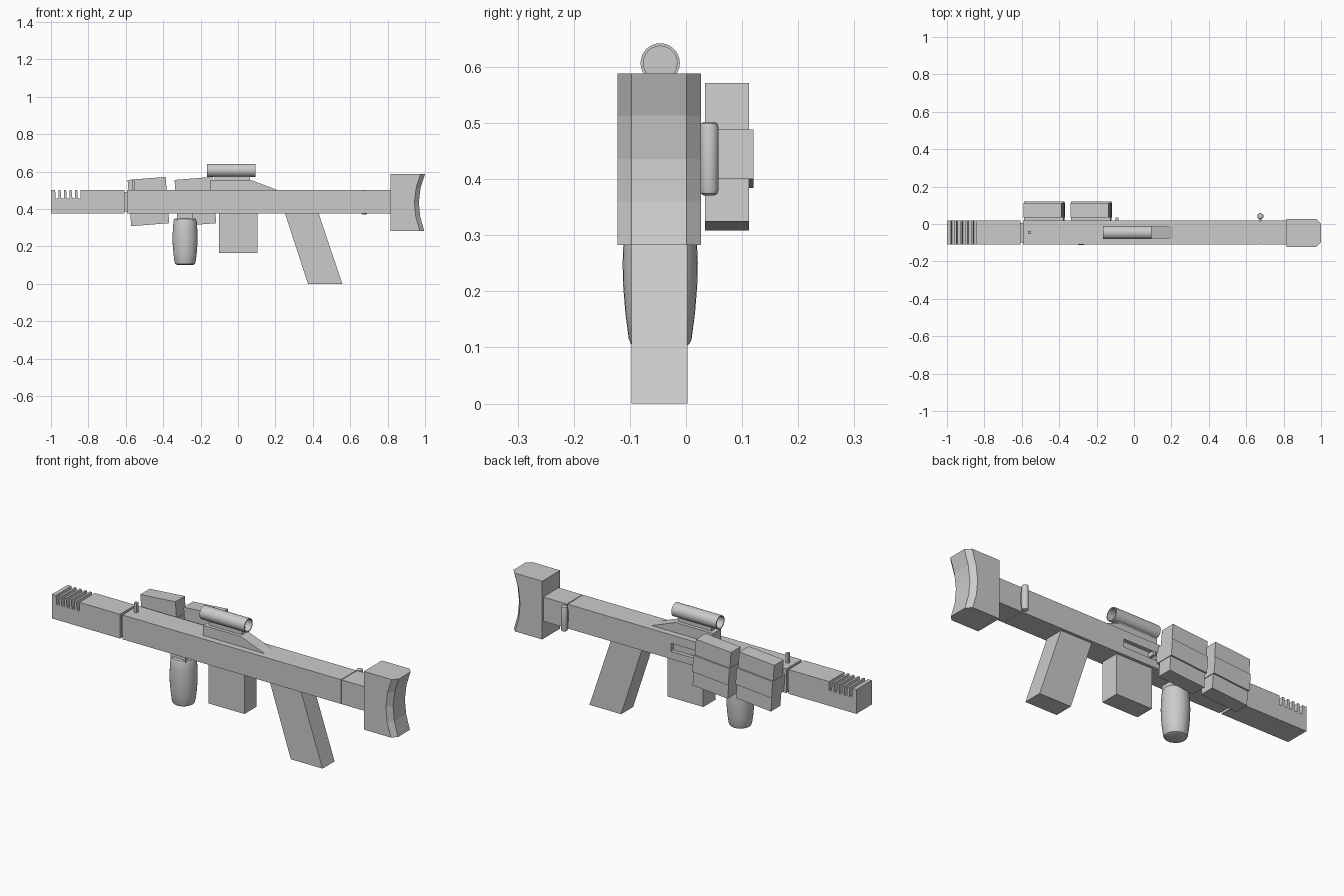
import bpy, bmesh, math
from mathutils import Matrix, Vector

if "Cube" in bpy.data.objects:
    bpy.data.objects.remove(bpy.data.objects["Cube"])

YC = -0.046  # centre plane of the weapon


def finish(name, bm, smooth=False):
    bmesh.ops.recalc_face_normals(bm, faces=bm.faces)
    me = bpy.data.meshes.new(name)
    bm.to_mesh(me)
    bm.free()
    ob = bpy.data.objects.new(name, me)
    bpy.context.collection.objects.link(ob)
    if smooth:
        bpy.ops.object.select_all(action='DESELECT')
        ob.select_set(True)
        bpy.context.view_layer.objects.active = ob
        bpy.ops.object.shade_smooth_by_angle(angle=math.radians(35))
    return ob


def extrude_profile(name, pts, y0, y1):
    """Side profile (x, z) extruded along y."""
    bm = bmesh.new()
    f = bm.faces.new([bm.verts.new((x, y0, z)) for x, z in pts])
    ext = bmesh.ops.extrude_face_region(bm, geom=[f])["geom"]
    verts = [v for v in ext if isinstance(v, bmesh.types.BMVert)]
    bmesh.ops.translate(bm, verts=verts, vec=(0, y1 - y0, 0))
    return finish(name, bm)


def box(name, x0, x1, y0, y1, z0, z1):
    return extrude_profile(name, [(x0, z0), (x1, z0), (x1, z1), (x0, z1)], y0, y1)


def lathe(name, prof, centre, axis='Z', n=32):
    """Profile of (radius, distance along axis), capped at both ends."""
    bm = bmesh.new()
    rings = []
    for r, h in prof:
        ring = []
        for i in range(n):
            a = 2 * math.pi * i / n
            c, s = r * math.cos(a), r * math.sin(a)
            p = Vector((c, s, h)) if axis == 'Z' else Vector((h, c, s))
            ring.append(bm.verts.new(p + Vector(centre)))
        rings.append(ring)
    for a, b in zip(rings, rings[1:]):
        for i in range(n):
            j = (i + 1) % n
            bm.faces.new((a[i], a[j], b[j], b[i]))
    bm.faces.new(rings[0])
    bm.faces.new(rings[-1])
    return finish(name, bm, True)


B0, B1, ZB, ZT = -0.110, 0.018, 0.375, 0.502  # body section

# Muzzle with five vent slots cut in the top
pts = [(-1, ZB), (-0.607, ZB), (-0.607, ZT)]
for i in reversed(range(5)):
    x = -0.978 + i * 0.0295
    pts += [(x + 0.018, ZT), (x + 0.019, 0.455), (x + 0.004, 0.455), (x, ZT)]
extrude_profile("muzzle", pts + [(-1, ZT)], B0, B1)
box("muzzle_neck", -0.62, -0.58, B0 + 0.012, B1 - 0.012, ZB + 0.012, ZT - 0.012)

# Receiver with ejection slot on the back side
receiver = box("receiver", -0.594, 0.674, B0, B1, ZB, ZT)
cutter = box("slot_cutter", -0.15, 0.075, B1 - 0.02, B1 + 0.05, 0.415, 0.457)
mod = receiver.modifiers.new("slot", 'BOOLEAN')
mod.operation, mod.object, mod.solver = 'DIFFERENCE', cutter, 'EXACT'
bpy.context.view_layer.objects.active = receiver
bpy.ops.object.modifier_apply(modifier="slot")
bpy.data.objects.remove(cutter)
box("charging_handle", -0.098, -0.083, -0.005, 0.034, 0.425, 0.447)
box("receiver_rear", 0.678, 0.82, B0, B1, ZB, ZT)
box("receiver_joint", 0.66, 0.69, B0 + 0.004, B1 - 0.004, ZB + 0.004, ZT - 0.004)

# Shoulder stock: chamfered section lofted along a concave back
bm = bmesh.new()
rows = []
for z, x in ((0.283, 0.996), (0.36, 0.974), (0.436, 0.967), (0.513, 0.976), (0.588, 1.0)):
    sec = [(0.815, -0.122), (x - 0.024, -0.122), (x, -0.097),
           (x, 0.001), (x - 0.024, 0.027), (0.815, 0.027)]
    rows.append([bm.verts.new((px, py, z)) for px, py in sec])
for a, b in zip(rows, rows[1:]):
    for i in range(6):
        j = (i + 1) % 6
        bm.faces.new((a[i], a[j], b[j], b[i]))
bm.faces.new(rows[0])
bm.faces.new(rows[-1])
finish("stock", bm)

# Rear grip and magazine
extrude_profile("rear_grip", [(0.25, 0.38), (0.374, 0), (0.558, 0), (0.43, 0.38)], -0.097, 0.003)
box("magazine", -0.102, 0.105, -0.097, 0.003, 0.165, 0.38)

# Rounded fore grip
box("fore_grip_neck", -0.327, -0.24, -0.09, -0.002, 0.33, 0.38)
lathe("fore_grip", [(0.044, 0.102), (0.052, 0.106), (0.056, 0.115), (0.062, 0.16), (0.066, 0.21),
                    (0.067, 0.25), (0.065, 0.30), (0.062, 0.335), (0.058, 0.346), (0.05, 0.35)],
      (-0.283, YC, 0))

# Scope: mount, neck and hollow-ended tube
extrude_profile("scope_mount", [(-0.147, 0.5), (0.215, 0.5), (0.07, 0.555), (-0.147, 0.555)], -0.078, -0.014)
box("scope_neck", -0.125, 0.065, -0.06, -0.032, 0.55, 0.585)
lathe("scope_tube", [(0.03, -0.10), (0.03, -0.167), (0.035, -0.167),
                     (0.035, 0.093), (0.03, 0.093), (0.03, 0.03)], (0, YC, 0.607), 'X')

# Front sight post and rear side pin
box("front_sight", -0.566, -0.55, YC - 0.008, YC + 0.008, 0.49, 0.553)
lathe("side_pin", [(0.01, 0.371), (0.0145, 0.374), (0.0165, 0.381), (0.0165, 0.492),
                   (0.0145, 0.499), (0.01, 0.502)], (0.676, 0.0415, 0), n=24)
box("side_pin_bracket", 0.67, 0.682, 0.01, 0.035, 0.41, 0.47)

# Two tilted stacks of side pouches
for k, cx in enumerate((-0.479, -0.228), 1):
    rot = (Matrix.Translation((cx, 0, 0.440)) @ Matrix.Rotation(math.radians(-4.5), 4, 'Y'))
    for part, z0, z1, y0, y1, hx in (("upper", 0.040, 0.124, 0.034, 0.112, 0.102),
                                     ("middle", -0.048, 0.040, 0.010, 0.120, 0.105),
                                     ("lower", -0.124, -0.048, 0.034, 0.112, 0.102)):
        ob = box(f"pouch_{k}_{part}", -hx, hx, y0, y1, z0, z1)
        ob.data.transform(rot)
